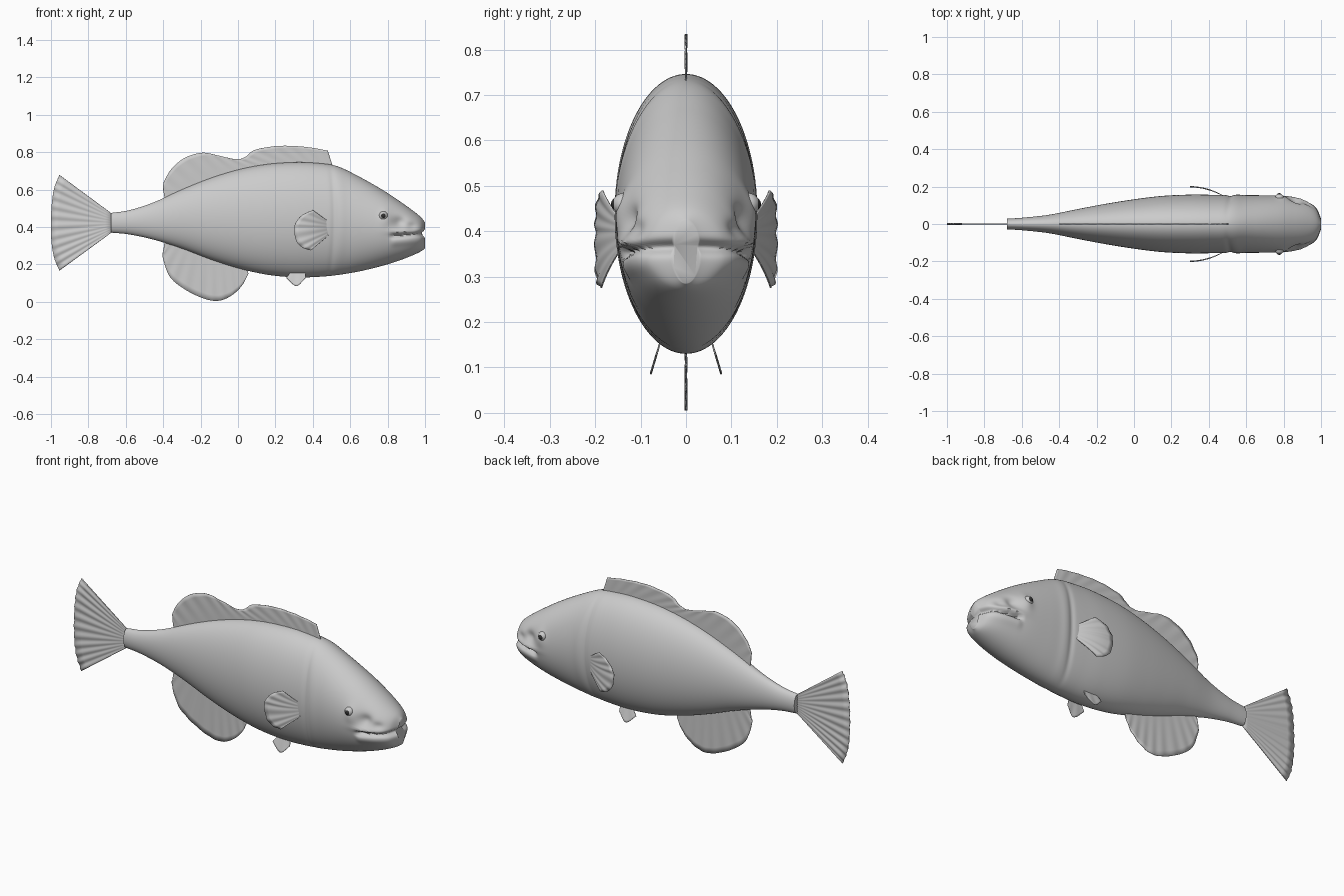
import bpy, bmesh, math
from mathutils import Vector

cube = bpy.data.objects.get("Cube")
if cube:
    bpy.data.objects.remove(cube, do_unlink=True)


def material(name, value):
    m = bpy.data.materials.new(name)
    m.use_nodes = True
    m.diffuse_color = (value, value, value, 1)
    m.node_tree.nodes["Principled BSDF"].inputs["Base Color"].default_value = (value, value, value, 1)
    return m


GREY = material("fish grey", 0.6)
DARK = material("pupil dark", 0.03)


def spline(pts, n):
    """Sample n + 1 points on a smooth curve through pts."""
    p = [Vector(q) for q in pts]
    p = [2 * p[0] - p[1]] + p + [2 * p[-1] - p[-2]]
    out = []
    for i in range(n + 1):
        s = i / n * (len(pts) - 1)
        k = min(int(s), len(pts) - 2)
        t = s - k
        a, b, c, d = p[k:k + 4]
        out.append(0.5 * (2 * b + (c - a) * t + (2 * a - 5 * b + 4 * c - d) * t * t
                          + (3 * b - a - 3 * c + d) * t ** 3))
    return out


def add_object(name, bm, mat, angle=40):
    bmesh.ops.recalc_face_normals(bm, faces=bm.faces)
    me = bpy.data.meshes.new(name)
    bm.to_mesh(me)
    bm.free()
    me.materials.append(mat)
    ob = bpy.data.objects.new(name, me)
    bpy.context.collection.objects.link(ob)
    bpy.ops.object.select_all(action="DESELECT")
    ob.select_set(True)
    bpy.context.view_layer.objects.active = ob
    bpy.ops.object.shade_smooth_by_angle(angle=math.radians(angle))
    return ob


def skin(bm, rows, closed=False):
    for a, b in zip(rows, rows[1:]):
        m = len(a)
        for j in range(m if closed else m - 1):
            k = (j + 1) % m
            bm.faces.new((a[j], a[k], b[k], b[j]))


def bell(v, centre, width):
    return math.exp(-((v - centre) / width) ** 2)


def ramp(v, lo, hi):
    t = min(1, max(0, (v - lo) / (hi - lo)))
    return t * t * (3 - 2 * t)


def sculpt(x, y, z):
    """Gill crease, brow, cheek hollow and mouth, pressed into the side."""
    gill = 0.515 - 0.25 * (z - 0.45) ** 2
    f = 1 - 0.035 * bell(x, gill, 0.014) + 0.02 * bell(x, gill + 0.04, 0.025)
    f += 0.07 * bell(x, 0.79, 0.03) * bell(z, 0.45, 0.045)
    f -= 0.16 * bell(x, 0.865, 0.035) * bell(z, 0.425, 0.03)
    f -= 0.10 * bell(x, 0.93, 0.03) * bell(z, 0.405, 0.02)
    f += 0.06 * bell(x, 0.87, 0.07) * bell(z, 0.375, 0.014)
    line = 0.35 + 0.015 * (x - 0.8) / 0.2
    mouth = ramp(x, 0.8, 0.84)
    f -= 0.17 * mouth * bell(z, line, 0.010)
    f += 0.05 * mouth * bell(z, line - 0.035, 0.02)
    pull = 0.02 * ramp(x, 0.93, 1) * bell(z, line, 0.014)
    return x - pull, y * f, z


# Body: x, belly height, back height, half width
PROFILE = [(-0.68, .37, .475, .028), (-0.58, .36, .49, .035), (-0.45, .332, .532, .05),
           (-0.3, .285, .6, .08), (-0.15, .228, .66, .108), (0, .18, .706, .132),
           (0.15, .146, .735, .15), (0.3, .131, .746, .157), (0.42, .133, .742, .156),
           (0.53, .143, .725, .154), (0.65, .163, .668, .154), (0.77, .192, .6, .15),
           (0.86, .22, .541, .137), (0.93, .247, .491, .117), (0.975, .268, .455, .085),
           (1.0, .285, .425, .03)]
bm = bmesh.new()
SEG = 112
rows = []
for x, lo, hi, w in spline(PROFILE, 210):
    ring = []
    for j in range(SEG):
        a = math.tau * j / SEG
        z = (lo + hi) / 2 + (hi - lo) / 2 * math.sin(a)
        ring.append(bm.verts.new(sculpt(x, w * math.cos(a), z)))
    rows.append(ring)
skin(bm, rows, closed=True)
bm.faces.new(rows[0])
bm.faces.new(rows[-1])
add_object("body", bm, GREY, 60)


def fin(name, base, edge, rays, place=lambda x, z: 0, ripple=0.003, side=1):
    """Thin rippled sheet from a base curve out to an edge curve, both in (x, z)."""
    n = 72
    bm = bmesh.new()
    inner, outer = spline(base, n), spline(edge, n)
    rows = []
    for r in range(9):
        v = r / 8
        row = []
        for i in range(n + 1):
            x, z = inner[i].lerp(outer[i], v)
            y = place(x, z) + ripple * v * math.sin(math.tau * rays * i / n)
            row.append(bm.verts.new((x, side * y, z)))
        rows.append(row)
    skin(bm, rows)
    ob = add_object(name, bm, GREY)
    thick = ob.modifiers.new("thickness", "SOLIDIFY")
    thick.thickness = 0.003
    thick.offset = 0
    return ob


# Fins on the centre line
fin("dorsal_fin", [(-.39, .54), (-.2, .62), (0, .69), (.2, .725), (.38, .73), (.51, .715)],
    [(-.4, .6), (-.395, .645), (-.35, .717), (-.28, .772), (-.19, .797), (-.11, .783), (-.01, .762),
     (.04, .775), (.09, .812), (.2, .832), (.3, .833), (.4, .823), (.48, .808)], 14, ripple=0.0015)
fin("anal_fin", [(-.39, .33), (-.25, .3), (-.1, .24), (.05, .19)],
    [(-.4, .27), (-.402, .235), (-.365, .135), (-.29, .07), (-.19, .02), (-.11, .005),
     (-.04, .03), (.02, .085), (.055, .15)], 10, ripple=0.0015)
fin("tail_fin", [(-.67, .468), (-.67, .42), (-.67, .375)],
    [(-.955, .678), (-.982, .61), (-.996, .52), (-1, .42), (-.997, .32), (-.983, .235), (-.955, .167)],
    11, ripple=0.003)

# Paired fins and eyes
for side, label in ((1, "left"), (-1, "right")):
    fin(label + "_pectoral_fin", [(.49, .425), (.5, .395), (.49, .36)],
        [(.4, .49), (.345, .465), (.31, .425), (.3, .385), (.312, .325), (.345, .29), (.39, .275)], 6,
        lambda x, z: .199 - .05 * ((x - .3) / .18) ** 2, 0.002, -side)
    fin(label + "_pelvic_fin", [(.29, .17), (.32, .17), (.36, .165)],
        [(.258, .128), (.312, .085), (.362, .128)], 2,
        lambda x, z: .06 + .018 * (.145 - z) / .06, 0.001, -side)
    for part, radius, y, mat in (("eye", .024, .138, GREY), ("pupil", .015, .150, DARK)):
        bm = bmesh.new()
        bmesh.ops.create_uvsphere(bm, u_segments=24, v_segments=14, radius=radius)
        bmesh.ops.translate(bm, verts=bm.verts, vec=(.777, -side * y, .46))
        add_object(label + "_" + part, bm, mat)
